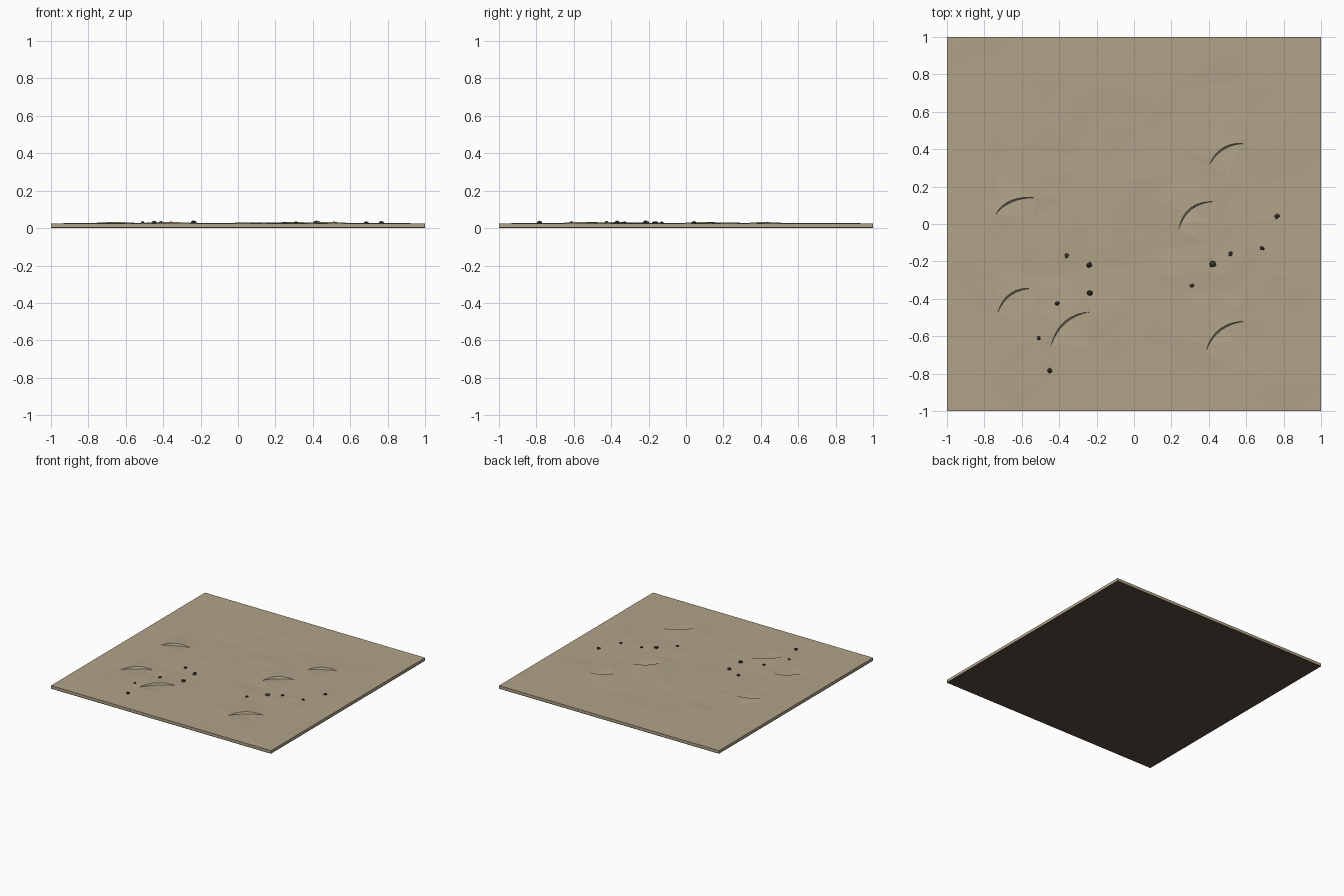
import bpy, bmesh, math, random
from mathutils import Vector
from mathutils.geometry import delaunay_2d_cdt

if "Cube" in bpy.data.objects:
    bpy.data.objects.remove(bpy.data.objects["Cube"])

random.seed(7)


def srgb(r, g, b):
    return tuple(((c / 255 + 0.055) / 1.055) ** 2.4 for c in (r, g, b)) + (1,)


def material(name, rgb):
    m = bpy.data.materials.new(name)
    m.diffuse_color = srgb(*rgb)
    m.use_nodes = True
    m.node_tree.nodes["Principled BSDF"].inputs["Base Color"].default_value = m.diffuse_color
    return m


sand = material("sand", (176, 163, 136))
earth = material("dark earth", (88, 75, 61))
stone = material("dark stone", (62, 53, 45))
TOP, SEAM = 0.025, 0.005

# Hollow rims: start, middle and end of each curved lip
rims = [((-.74, .05), (-.66, .125), (-.53, .14)),
        ((-.73, -.48), (-.66, -.37), (-.53, -.345)),
        ((-.445, -.655), (-.37, -.52), (-.23, -.47)),
        ((.24, -.03), (.30, .085), (.43, .12)),
        ((.405, .32), (.48, .41), (.60, .43)),
        ((.385, -.68), (.46, -.56), (.60, -.52))]
N = 8
arcs = []
for a, b, c in rims:
    a, b, c = Vector(a), Vector(b), Vector(c)
    ctrl = 2 * b - (a + c) / 2
    pts = [a * (1 - t) ** 2 + ctrl * 2 * t * (1 - t) + c * t * t
           for t in (i / N for i in range(N + 1))]
    inward = ((a + c) / 2 - b).normalized()
    arcs.append((pts, inward))


def ground(p):
    """Gentle dunes, sinking inside each rim and rising behind it."""
    fade = min(1, (1 - max(abs(p.x), abs(p.y))) / 0.3)
    z = 0.0015 * math.sin(5 * p.x + 3 * p.y) + 0.0015 * math.sin(9 * p.y - 4 * p.x)
    z += random.uniform(-.002, .002)
    for pts, inward in arcs:
        i = min(range(N + 1), key=lambda k: (pts[k] - p).length)
        d = p - pts[i]
        if d.length < 0.16:
            w = math.sin(math.pi * i / N) * (1 - d.length / 0.16)
            z += w * (-0.008 if d.dot(inward) > 0 else 0.006)
    return TOP + z * fade


# Points and fixed edges for the faceted sand surface
points, heights, edges = [], [], []


def add(p, z):
    points.append(Vector(p))
    heights.append(z)
    return len(points) - 1


for pts, inward in arcs:
    crest, foot = [], []
    for i, p in enumerate(pts):
        w = math.sin(math.pi * i / N)
        crest.append(add(p, TOP + 0.002 + 0.006 * w))
        foot.append(crest[-1] if i in (0, N) else
                    add(p + inward * 0.010 * w, TOP + 0.002 - 0.009 * w))
    for line in (crest, foot):
        edges += list(zip(line, line[1:]))

G = 16
for i in range(G + 1):
    for j in range(G + 1):
        p = Vector((-1 + 2 * i / G, -1 + 2 * j / G))
        if i in (0, G) or j in (0, G):
            add(p, TOP)
            continue
        p += Vector((random.uniform(-.04, .04), random.uniform(-.04, .04)))
        if all((p - q).length > 0.05 for pts, _ in arcs for q in pts):
            add(p, ground(p))

verts, _, faces, origin, _, _ = delaunay_2d_cdt(points, edges, [], 0, 1e-5)

# Sand slab with dark earth underside
bm = bmesh.new()
vs = [bm.verts.new((v.x, v.y, heights[origin[k][0]] if origin[k] else TOP))
      for k, v in enumerate(verts)]
for f in faces:
    bm.faces.new([vs[k] for k in f])
for z, mat in ((SEAM, 0), (0, 1)):
    rim = [e for e in bm.edges if e.is_boundary]
    new = bmesh.ops.extrude_edge_only(bm, edges=rim)["geom"]
    for g in new:
        if isinstance(g, bmesh.types.BMVert):
            g.co.z = z
        elif isinstance(g, bmesh.types.BMFace):
            g.material_index = mat
cap = bmesh.ops.holes_fill(bm, edges=[e for e in bm.edges if e.is_boundary], sides=0)
for f in cap["faces"]:
    f.material_index = 1
bmesh.ops.recalc_face_normals(bm, faces=bm.faces)


def finish(bm, name, mats):
    me = bpy.data.meshes.new(name)
    bm.to_mesh(me)
    bm.free()
    for m in mats:
        me.materials.append(m)
    ob = bpy.data.objects.new(name, me)
    bpy.context.collection.objects.link(ob)


finish(bm, "sand_slab", (sand, earth))

# Scattered pebbles: x, y, radius
pebbles = [(-.36, -.17, .014), (-.24, -.22, .017), (-.235, -.37, .018),
           (-.41, -.425, .014), (-.51, -.61, .013), (-.45, -.785, .016),
           (.42, -.215, .021), (.31, -.33, .013), (.515, -.16, .014),
           (.685, -.13, .013), (.765, .04, .015)]
for n, (x, y, r) in enumerate(pebbles):
    bm = bmesh.new()
    bmesh.ops.create_icosphere(bm, subdivisions=1, radius=r)
    for v in bm.verts:
        v.co *= random.uniform(.8, 1.15)
        v.co.z *= 0.7
        v.co += Vector((x, y, TOP + 0.003))
    finish(bm, f"pebble_{n + 1}", (stone,))
